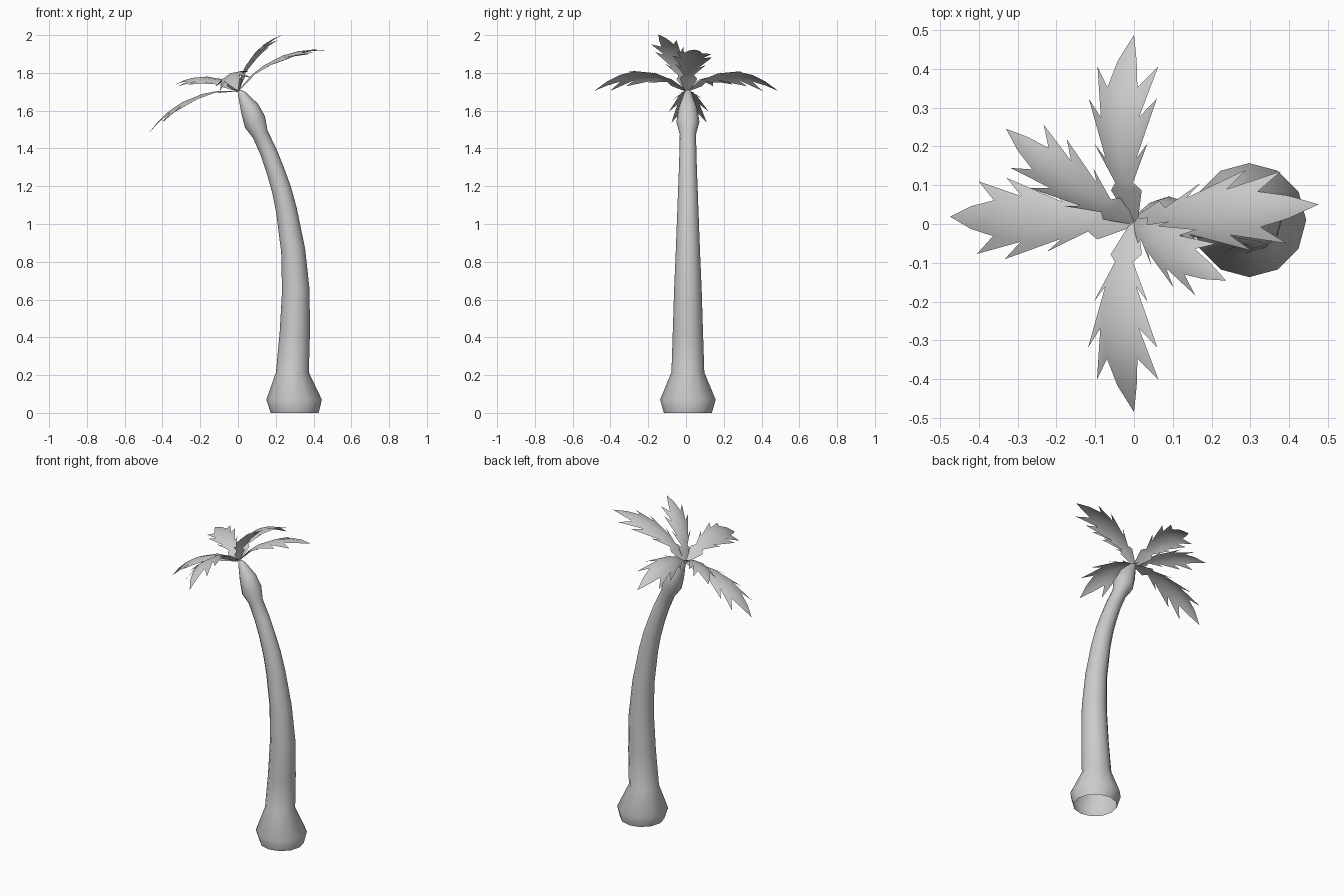
import bpy, bmesh, math
from mathutils import Vector, Matrix

if "Cube" in bpy.data.objects:
    bpy.data.objects.remove(bpy.data.objects["Cube"])


def finish(bm, name, angle):
    bmesh.ops.recalc_face_normals(bm, faces=bm.faces)
    mesh = bpy.data.meshes.new(name)
    bm.to_mesh(mesh)
    bm.free()
    ob = bpy.data.objects.new(name, mesh)
    bpy.context.collection.objects.link(ob)
    bpy.ops.object.select_all(action='DESELECT')
    ob.select_set(True)
    bpy.context.view_layer.objects.active = ob
    bpy.ops.object.shade_smooth_by_angle(angle=math.radians(angle))
    return ob


# Trunk: 12-sided rings (x, z, radius, lean in degrees), open underneath
RINGS = [(.30, 0, .127, 0), (.297, .07, .147, 0), (.288, .215, .087, 0),
         (.301, .43, .080, 0), (.306, .65, .073, 4), (.292, .86, .064, 9),
         (.257, 1.07, .056, 14), (.231, 1.18, .052, 17), (.199, 1.28, .048, 20),
         (.162, 1.38, .045, 24), (.118, 1.475, .043, 27), (.09, 1.54, .061, 30),
         (.062, 1.61, .051, 31), (.02, 1.688, .022, 32), (.006, 1.705, .01, 32)]
SIDES = 12
bm = bmesh.new()
loops = []
for x, z, r, lean in RINGS:
    m = Matrix.Translation((x, .01, z)) @ Matrix.Rotation(math.radians(-lean), 4, 'Y')
    loops.append([bm.verts.new(m @ Vector((r * math.cos(a), r * math.sin(a), 0)))
                  for a in (2 * math.pi * i / SIDES for i in range(SIDES))])
for lo, hi in zip(loops, loops[1:]):
    for i in range(SIDES):
        j = (i + 1) % SIDES
        bm.faces.new((lo[i], lo[j], hi[j], hi[i]))
bm.faces.new(loops[-1])
finish(bm, "trunk", 50)

# Frond: blade stations (distance, half width) and barb tips per segment
BLADE = [(0, .01), (.085, .045), (.105, .026), (.17, .045),
         (.28, .056), (.36, .044), (.43, .028)]
BARBS = {2: (.21, .078), 3: (.33, .1), 4: (.415, .089)}
TIP = .5


def frond(name, azimuth, lift=0, scale=1, arch=.28):
    m = (Matrix.Translation((0, .005, 1.705))
         @ Matrix.Rotation(math.radians(-24.4), 4, 'Y')     # crown leans with the trunk
         @ Matrix.Rotation(math.radians(azimuth), 4, 'Z')
         @ Matrix.Rotation(math.radians(-lift), 4, 'Y')
         @ Matrix.Scale(scale, 4))
    bm = bmesh.new()

    def point(s, w, side):
        u = s / TIP
        return bm.verts.new(m @ Vector((s, side * w, arch * u * (1 - u) - .22 * w)))

    spine = [point(s, 0, 0) for s, w in BLADE]
    tip = point(TIP, 0, 0)
    for side in (-1, 1):
        edge = [point(s, w, side) for s, w in BLADE]
        for i in range(len(BLADE) - 1):
            bm.faces.new((spine[i], edge[i], edge[i + 1], spine[i + 1]))
            if i in BARBS:
                bm.faces.new((edge[i], point(*BARBS[i], side), edge[i + 1]))
        bm.faces.new((spine[-1], edge[-1], tip))
    finish(bm, name, 40)


# Four long fronds in a cross, two shorter raised ones
frond("frond_right", 5, scale=1.05)
frond("frond_back", 90, scale=.965, arch=.42)
frond("frond_left", 178.5, lift=-1, scale=1.05)
frond("frond_front", 270, scale=.98, arch=.42)
frond("frond_raised_back", 140, lift=24, scale=.82)
frond("frond_raised_front", -24, lift=25, scale=.82)
